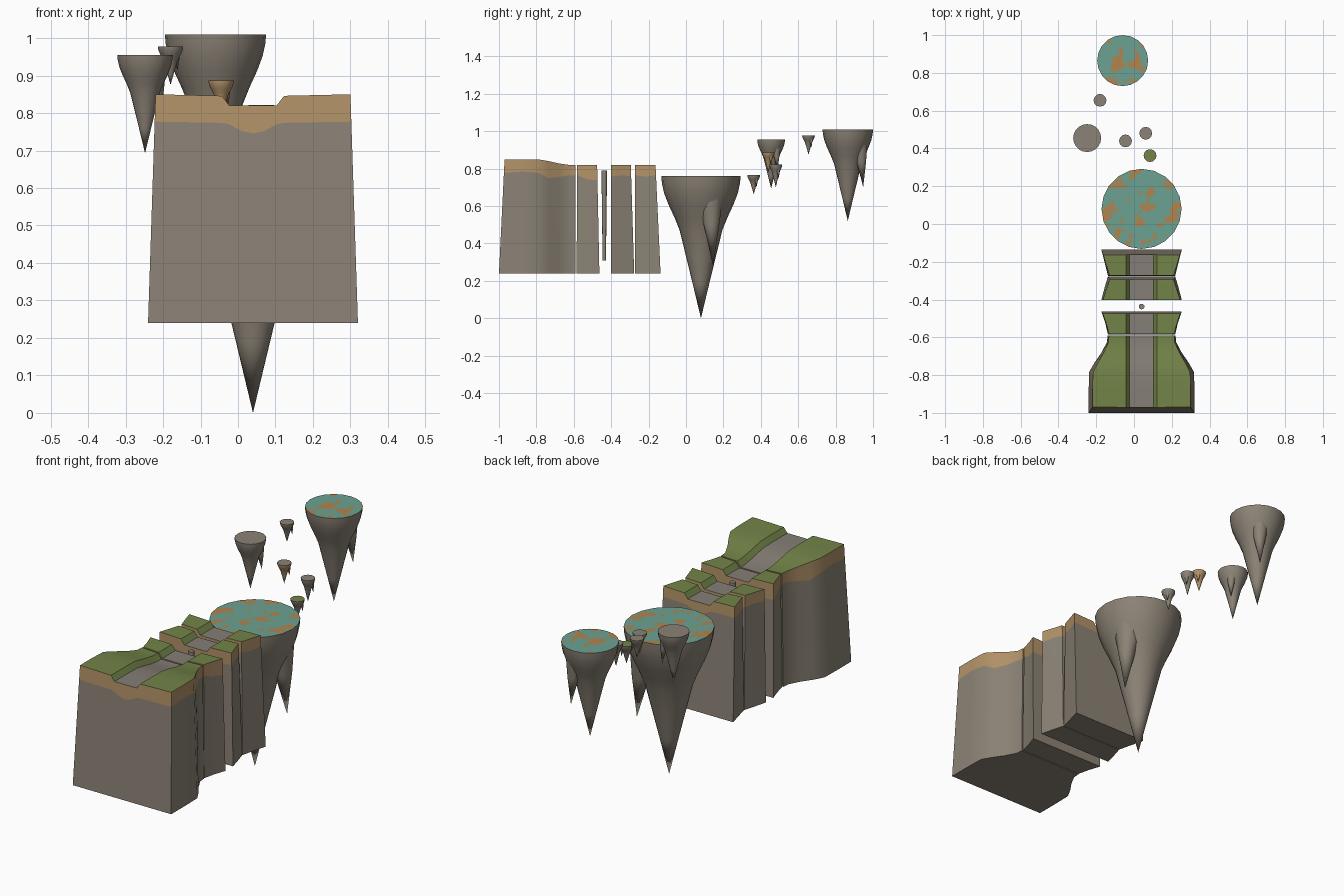
import bpy, bmesh, math
from mathutils import Vector, noise

if "Cube" in bpy.data.objects:
    bpy.data.objects.remove(bpy.data.objects["Cube"])


def material(name, rgb):
    m = bpy.data.materials.new(name)
    m.diffuse_color = (*rgb, 1)
    m.use_nodes = True
    m.node_tree.nodes["Principled BSDF"].inputs["Base Color"].default_value = m.diffuse_color
    return m


STONE = material("stone", (0.26, 0.225, 0.18))
DIRT = material("dirt", (0.45, 0.29, 0.14))
GRASS = material("grass", (0.17, 0.23, 0.065))
PATH = material("path", (0.235, 0.21, 0.18))
TEAL = material("teal_moss", (0.15, 0.36, 0.29))
ORANGE = material("orange_moss", (0.46, 0.23, 0.07))


def finish(name, bm, mats, angle=40):
    me = bpy.data.meshes.new(name)
    bm.to_mesh(me)
    bm.free()
    for m in mats:
        me.materials.append(m)
    ob = bpy.data.objects.new(name, me)
    bpy.context.collection.objects.link(ob)
    bpy.ops.object.select_all(action='DESELECT')
    ob.select_set(True)
    bpy.context.view_layer.objects.active = ob
    bpy.ops.object.shade_smooth_by_angle(angle=math.radians(angle))
    return ob


# ---- cliff blocks: columns across x, stations along y, rows bottom/dirt/top ----
CX, BASE = 0.04, 0.24
INNER = [-0.083, -0.063, -0.03, 0, 0.03, 0.063, 0.083]
TOP_DROP = [0, 0.004, 0.03, 0.03, 0.03, 0.03, 0.03, 0.004, 0]
DIRT_DROP = [0.073, 0.076, 0.08, 0.098, 0.104, 0.098, 0.08, 0.076, 0.073]


def cliff(name, stations):
    """stations: (y_top, y_bottom, half_top, half_bottom, z_grass, dirt_dip)"""
    bm = bmesh.new()
    n = len(INNER) + 2
    grid = []
    for yt, yb, wt, wb, zg, dip in stations:
        cols = []
        for j in range(n):
            rows = []
            for z in (BASE, zg - DIRT_DROP[j] - dip, zg - TOP_DROP[j]):
                t = (z - BASE) / (zg - BASE)
                w = wb + (wt - wb) * t
                x = (-w if j == 0 else w if j == n - 1 else INNER[j - 1])
                rows.append(bm.verts.new((CX + x, yb + (yt - yb) * t, z)))
            cols.append(rows)
        grid.append(cols)

    def face(mat, *vs):
        bm.faces.new(vs).material_index = mat

    for a, b in zip(grid, grid[1:]):
        for j in range(n - 1):
            # top surface: path in the middle, grass on both banks
            mat = 3 if 2 <= j <= n - 4 else 2
            face(mat, a[j][2], a[j + 1][2], b[j + 1][2], b[j][2])
            face(0, a[j][0], b[j][0], b[j + 1][0], a[j + 1][0])
        for j in (0, n - 1):
            for k in (0, 1):
                face(k, a[j][k], a[j][k + 1], b[j][k + 1], b[j][k])
    for s in (grid[0], grid[-1]):
        for j in range(n - 1):
            for k in (0, 1):
                face(k, s[j][k], s[j + 1][k], s[j + 1][k + 1], s[j][k + 1])
    bmesh.ops.recalc_face_normals(bm, faces=bm.faces)
    return finish(name, bm, [STONE, DIRT, GRASS, PATH])


cliff("main_cliff", [
    (-0.970, -1.000, 0.260, 0.280, 0.850, 0.00),
    (-0.870, -0.880, 0.260, 0.280, 0.850, -0.008),
    (-0.785, -0.785, 0.257, 0.278, 0.849, 0.00),
    (-0.735, -0.735, 0.232, 0.250, 0.840, 0.018),
    (-0.680, -0.680, 0.200, 0.212, 0.828, 0.00),
    (-0.625, -0.625, 0.175, 0.183, 0.820, -0.018),
    (-0.590, -0.590, 0.173, 0.180, 0.820, -0.015),
])
cliff("cliff_slice_1", [
    (-0.582, -0.585, 0.172, 0.178, 0.82, -0.018),
    (-0.530, -0.525, 0.186, 0.192, 0.82, 0.004),
    (-0.475, -0.463, 0.205, 0.213, 0.82, 0.01),
])
cliff("cliff_slice_2", [
    (-0.402, -0.402, 0.205, 0.213, 0.82, -0.01),
    (-0.345, -0.338, 0.186, 0.196, 0.82, -0.018),
    (-0.295, -0.277, 0.170, 0.178, 0.82, -0.012),
])
cliff("cliff_slice_3", [
    (-0.272, -0.274, 0.170, 0.178, 0.82, -0.018),
    (-0.220, -0.205, 0.186, 0.195, 0.82, -0.01),
    (-0.163, -0.136, 0.203, 0.213, 0.82, -0.018),
])


# ---- round shapes ----
def lathe(bm, rings, segs, tip):
    """Open-topped surface from rings of (x, y, z, radius), closed in a tip."""
    prev = None
    for x, y, z, r in rings:
        ring = [bm.verts.new((x + r * math.cos(math.tau * i / segs),
                              y + r * math.sin(math.tau * i / segs), z))
                for i in range(segs)]
        if prev:
            for i in range(segs):
                k = (i + 1) % segs
                bm.faces.new((ring[i], ring[k], prev[k], prev[i]))
        prev = ring
    t = bm.verts.new(tip)
    for i in range(segs):
        bm.faces.new((t, prev[(i + 1) % segs], prev[i]))


# slim stepping stone between the slices
bm = bmesh.new()
bmesh.ops.create_cone(bm, cap_ends=True, segments=10, radius1=0.009, radius2=0.015,
                      depth=0.48)
bmesh.ops.translate(bm, verts=bm.verts, vec=(CX, -0.437, 0.55))
finish("stepping_pillar", bm, [STONE])

PROFILE = [(0, 1), (0.05, 0.985), (0.12, 0.93), (0.2, 0.82), (0.29, 0.67), (0.38, 0.54),
           (0.55, 0.39), (0.75, 0.215)]


def island(name, x, y, r, top, tip, angle, segs=20, tops=(STONE,), side=STONE):
    h = top - tip
    # rock cone with a smaller side spike
    bm = bmesh.new()
    lathe(bm, [(x, y, top - f * h, r * k) for f, k in PROFILE], segs, (x, y, tip))
    dx, dy = r * math.cos(math.radians(angle)), r * math.sin(math.radians(angle))
    spike = [(x + dx * o, y + dy * o, top - f * h, r * k)
             for f, o, k in ((0.13, 0.52, 0.36), (0.35, 0.63, 0.2))]
    lathe(bm, spike, 10, (x + dx * 0.72, y + dy * 0.72, top - 0.63 * h))
    finish(name + "_rock", bm, [side], 70)
    # flat top, patched by noise where it has two colours
    bm = bmesh.new()
    bmesh.ops.create_circle(bm, cap_ends=True, cap_tris=True, segments=segs, radius=r)
    bmesh.ops.translate(bm, verts=bm.verts, vec=(x, y, top))
    if len(tops) > 1:
        bmesh.ops.subdivide_edges(bm, edges=bm.edges, cuts=8, use_grid_fill=True)
        for f in bm.faces:
            c = f.calc_center_median()
            v = noise.noise(c * 17) + 0.4 * noise.noise(c * 60 + Vector((3, 1, 7)))
            f.material_index = int(v > 0.2)
    for f in bm.faces:
        f.normal_update()
        if f.normal.z < 0:
            f.normal_flip()
    finish(name + "_top", bm, tops)


MOSS = (TEAL, ORANGE)
island("large_island", 0.04, 0.08, 0.212, 0.76, 0.0, 25, 20, MOSS)
island("far_island", -0.06, 0.865, 0.135, 1.01, 0.52, 58, 20, MOSS)
island("side_island", -0.248, 0.455, 0.074, 0.955, 0.693, 40)
island("small_island_1", -0.18, 0.655, 0.034, 0.978, 0.875, 40, 12)
island("small_island_2", -0.045, 0.44, 0.034, 0.887, 0.78, 40, 12, (STONE,), DIRT)
island("small_island_3", 0.062, 0.48, 0.034, 0.822, 0.70, 40, 12)
island("small_island_4", 0.085, 0.362, 0.034, 0.765, 0.663, 40, 12, (GRASS,))
